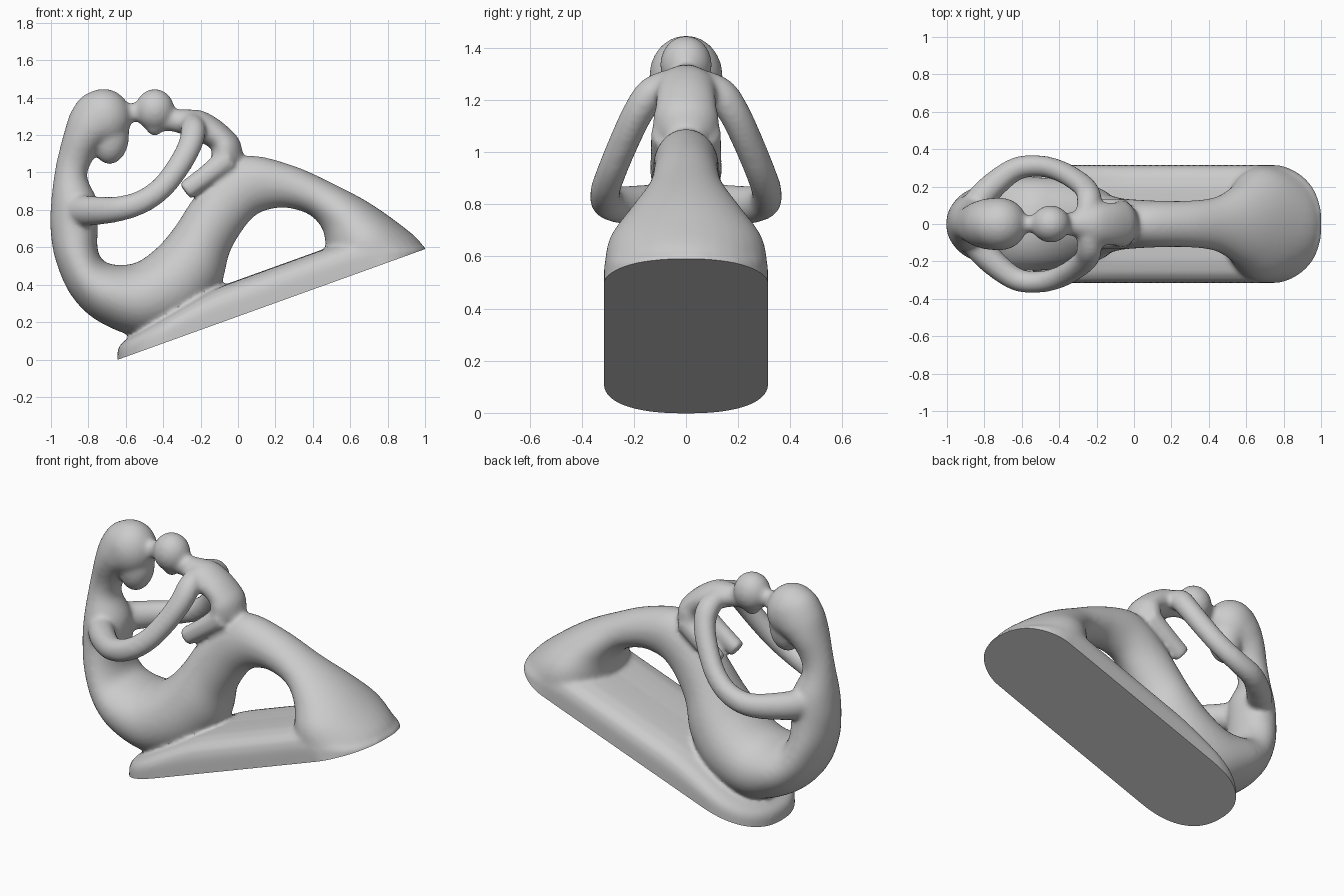
import bpy, bmesh, math
from mathutils import Vector

if "Cube" in bpy.data.objects:
    bpy.data.objects.remove(bpy.data.objects["Cube"])

SLOPE = 0.36          # tilt of the underside
parts = []


def add_mesh(name, rings):
    """Skin a list of equal-length point rings and cap both ends."""
    bm = bmesh.new()
    rows = [[bm.verts.new(p) for p in r] for r in rings]
    n = len(rows[0])
    for a, b in zip(rows, rows[1:]):
        for i in range(n):
            j = (i + 1) % n
            bm.faces.new((a[i], a[j], b[j], b[i]))
    bm.faces.new(rows[0][::-1])
    bm.faces.new(rows[-1])
    bmesh.ops.recalc_face_normals(bm, faces=bm.faces)
    me = bpy.data.meshes.new(name)
    bm.to_mesh(me)
    bm.free()
    ob = bpy.data.objects.new(name, me)
    bpy.context.collection.objects.link(ob)
    parts.append(ob)


def spline(pts, steps=6):
    """Catmull-Rom through tuples of any length."""
    out = []
    for k in range(len(pts) - 1):
        p0, p1, p2, p3 = (pts[max(k - 1, 0)], pts[k], pts[k + 1],
                          pts[min(k + 2, len(pts) - 1)])
        for s in range(steps):
            t = s / steps
            out.append([0.5 * (2 * b + (c - a) * t + (2 * a - 5 * b + 4 * c - d) * t * t
                               + (3 * b - a - 3 * c + d) * t ** 3)
                        for a, b, c, d in zip(p0, p1, p2, p3)])
    out.append(list(pts[-1]))
    return out


def ring(c, a, b, n=32):
    return [c + a * math.cos(2 * math.pi * i / n) + b * math.sin(2 * math.pi * i / n)
            for i in range(n)]


def profile_loft(name, stations):
    """Stations: two side-outline points (x, z, x, z) and half width in y."""
    rings = []
    for x1, z1, x2, z2, w in spline(stations):
        p, q = Vector((x1, 0, z1)), Vector((x2, 0, z2))
        rings.append(ring((p + q) / 2, (p - q) / 2, Vector((0, w, 0))))
    add_mesh(name, rings)


def tube(name, path, side):
    """Path: x, y, z, radius; side mirrors y."""
    pts = spline(path)
    cs = [Vector((p[0], p[1] * side, p[2])) for p in pts]
    rings = []
    for i, p in enumerate(pts):
        t = (cs[min(i + 1, len(cs) - 1)] - cs[max(i - 1, 0)]).normalized()
        a = t.cross(Vector((0.3, 1, 0))).normalized()
        rings.append(ring(cs[i], a * p[3], t.cross(a) * p[3] * 0.92))
    add_mesh(name, rings)


def ball(name, loc, size, tilt=0):
    bpy.ops.mesh.primitive_uv_sphere_add(segments=32, ring_count=20, location=loc,
                                         rotation=(0, tilt, 0))
    ob = bpy.context.object
    ob.name = name
    ob.scale = size
    bpy.ops.object.transform_apply(location=True, rotation=True, scale=True)
    parts.append(ob)


def smoothstep(a, b, x):
    t = max(0, min(1, (x - a) / (b - a)))
    return t * t * (3 - 2 * t)


# Sloping base slab with rounded ends; straight sides are subdivided
def base_ring(inset, h):
    half = []
    for i in range(41):                      # right-hand rounded end
        a = -math.pi / 2 + math.pi * i / 40
        c, s = max(0, math.cos(a)), math.sin(a)
        half.append((0.68 + c ** 0.85 * (0.325 - inset),
                     math.copysign(abs(s) ** 0.85, s) * (0.315 - inset)))
    half += [(0.68 - 0.05 * k, 0.315 - inset) for k in range(1, 20)]
    outline = half + [(0.36 - x, -y) for x, y in half]
    pts = []
    for x, y in outline:
        t = 0.105 + 0.09 * smoothstep(-0.64, -0.05, x) - 0.175 * smoothstep(0.6, 1.02, x)
        pts.append(Vector((x, y, SLOPE * (x + 0.64) + (h * t if h > 0 else h))))
    return pts


add_mesh("base", [base_ring(i, h) for i, h in
                  ((0, -0.08), (0, 0.45), (0.012, 0.7), (0.05, 0.88), (0.12, 0.98),
                   (0.2, 1.0), (0.31, 1.0))])

# Hair, back, hips, raised thigh, knee and long shin as one flowing band
profile_loft("large_body", [
    (-0.75, 1.445, -0.64, 1.42, 0.05), (-0.835, 1.405, -0.58, 1.31, 0.12),
    (-0.895, 1.32, -0.60, 1.21, 0.14), (-0.928, 1.22, -0.73, 1.13, 0.122),
    (-0.965, 1.08, -0.785, 1.05, 0.095), (-0.985, 0.97, -0.805, 0.97, 0.10),
    (-1.0, 0.83, -0.75, 0.84, 0.145), (-1.003, 0.70, -0.75, 0.69, 0.16),
    (-0.975, 0.53, -0.75, 0.59, 0.185), (-0.89, 0.34, -0.715, 0.525, 0.215),
    (-0.74, 0.20, -0.63, 0.505, 0.245), (-0.5, 0.12, -0.53, 0.525, 0.25),
    (-0.25, 0.20, -0.42, 0.61, 0.235), (-0.10, 0.38, -0.33, 0.72, 0.20),
    (-0.045, 0.57, -0.26, 0.83, 0.16), (0.03, 0.70, -0.17, 0.95, 0.138),
    (0.1, 0.775, -0.05, 1.05, 0.13), (0.18, 0.805, 0.08, 1.09, 0.125),
    (0.27, 0.81, 0.3, 1.035, 0.125), (0.38, 0.775, 0.5, 0.945, 0.145),
    (0.45, 0.70, 0.69, 0.845, 0.215), (0.47, 0.59, 0.85, 0.735, 0.295),
    (0.47, 0.43, 0.97, 0.635, 0.315), (0.55, 0.36, 1.01, 0.55, 0.315)])

# Large head and face
ball("large_head", (-0.72, 0, 1.29), (0.15, 0.142, 0.158))
ball("large_face", (-0.68, 0, 1.185), (0.098, 0.10, 0.142), 0.1)

# Small figure: head, touching lips, torso
ball("small_head", (-0.445, 0, 1.335), (0.105, 0.10, 0.112))
ball("small_chin", (-0.445, 0, 1.265), (0.055, 0.055, 0.07))
tube("kiss", [(-0.64, 0, 1.31, 0.07), (-0.56, 0, 1.32, 0.05), (-0.48, 0, 1.335, 0.07)], 1)
profile_loft("small_body", [
    (-0.42, 1.37, -0.42, 1.22, 0.065), (-0.345, 1.34, -0.36, 1.22, 0.06),
    (-0.27, 1.338, -0.29, 1.20, 0.08), (-0.19, 1.33, -0.23, 1.17, 0.112),
    (-0.11, 1.288, -0.18, 1.15, 0.115), (-0.04, 1.23, -0.14, 1.12, 0.118),
    (0.01, 1.17, -0.15, 1.05, 0.128), (0.03, 1.08, -0.14, 1.0, 0.11)])

# Joined arms and small legs, mirrored left and right
for side, tag in ((1, "left"), (-1, "right")):
    tube("arm_" + tag, [(-0.88, 0.05, 0.80, 0.085), (-0.79, 0.17, 0.795, 0.08),
                        (-0.64, 0.29, 0.805, 0.068), (-0.51, 0.31, 0.845, 0.063),
                        (-0.40, 0.285, 0.925, 0.062), (-0.31, 0.235, 1.045, 0.063),
                        (-0.255, 0.185, 1.15, 0.065), (-0.24, 0.13, 1.225, 0.068),
                        (-0.25, 0.05, 1.265, 0.06)], side)
    tube("small_leg_" + tag, [(-0.05, 0.07, 1.075, 0.07), (-0.16, 0.085, 0.99, 0.057),
                              (-0.285, 0.09, 0.90, 0.053)], side)

# Fuse all parts into one smooth carved surface
bpy.ops.object.select_all(action='DESELECT')
for ob in parts:
    ob.select_set(True)
bpy.context.view_layer.objects.active = parts[0]
bpy.ops.object.join()
sculpture = bpy.context.object
sculpture.name = "embracing_figures_sculpture"
rem = sculpture.modifiers.new("fuse", 'REMESH')
rem.mode = 'VOXEL'
rem.voxel_size = 0.012
smo = sculpture.modifiers.new("soften", 'SMOOTH')
smo.factor = 0.5
smo.iterations = 16
for m in ("fuse", "soften"):
    bpy.ops.object.modifier_apply(modifier=m)

# Trim the flat sloping underside
bm = bmesh.new()
bm.from_mesh(sculpture.data)
bmesh.ops.bisect_plane(bm, geom=bm.verts[:] + bm.edges[:] + bm.faces[:],
                       plane_co=(-0.64, 0, 0), plane_no=(-SLOPE, 0, 1), clear_inner=True)
bmesh.ops.holes_fill(bm, edges=[e for e in bm.edges if e.is_boundary], sides=0)
bm.to_mesh(sculpture.data)
bm.free()
bpy.ops.object.shade_smooth_by_angle(angle=math.radians(50))
